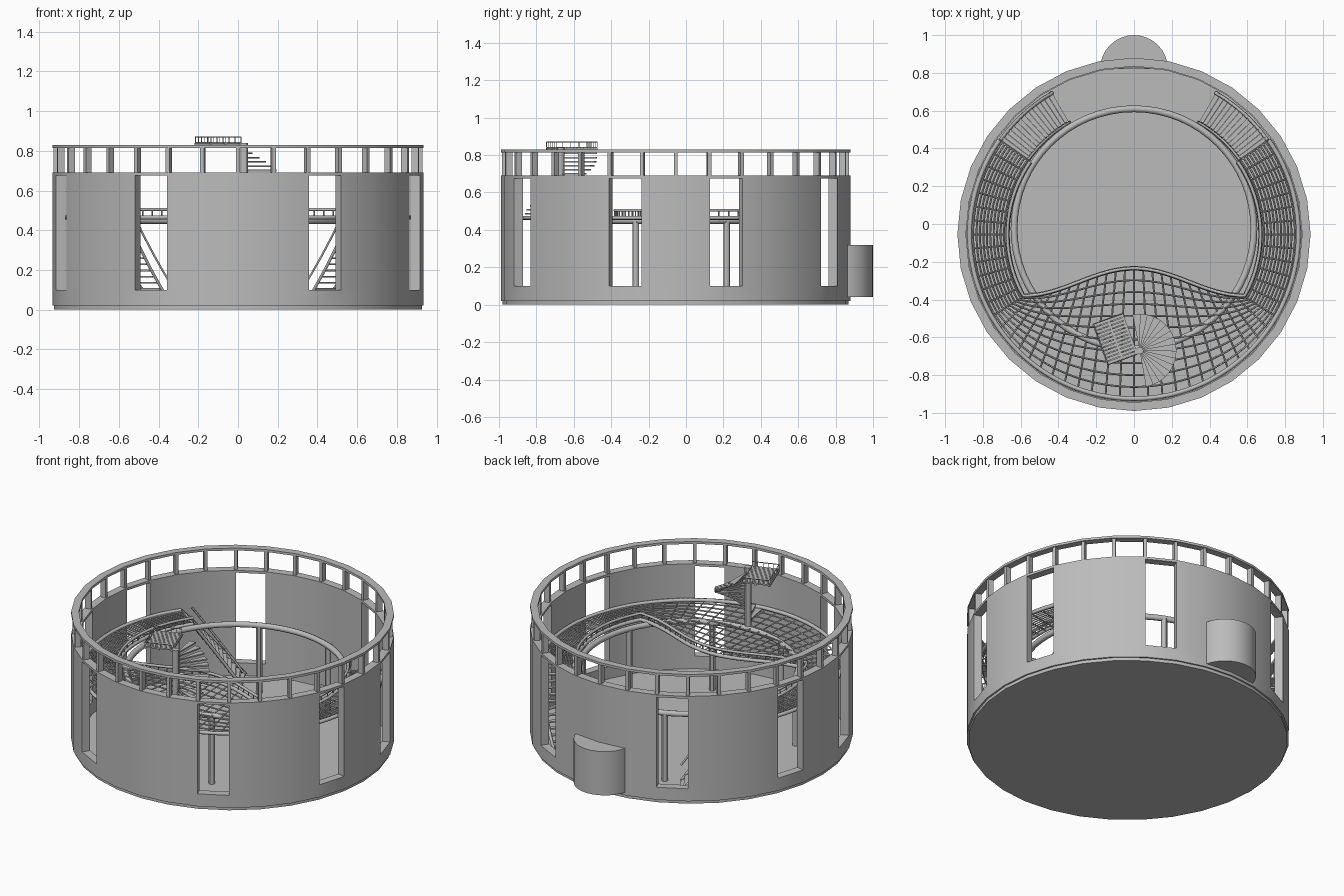
import bpy, bmesh
from math import sin, cos, pi, radians
from mathutils import Matrix, Vector

cube = bpy.data.objects.get("Cube")
if cube:
    bpy.data.objects.remove(cube, do_unlink=True)

CY = -0.055          # y of the drum axis
SEGS = 32
STEP = 360 / SEGS
DECK = 0.465         # height of the gallery

grey = bpy.data.materials.new("plain_grey")
grey.use_nodes = True
grey.diffuse_color = (0.5, 0.5, 0.5, 1)
grey.node_tree.nodes["Principled BSDF"].inputs["Base Color"].default_value = (0.5, 0.5, 0.5, 1)


def polar(r, deg, z=0.0, cy=CY):
    return Vector((r * cos(radians(deg)), cy + r * sin(radians(deg)), z))


def finish(name, bm, smooth=False):
    bmesh.ops.recalc_face_normals(bm, faces=bm.faces)
    me = bpy.data.meshes.new(name)
    bm.to_mesh(me)
    bm.free()
    me.materials.append(grey)
    ob = bpy.data.objects.new(name, me)
    bpy.context.collection.objects.link(ob)
    if smooth:
        bpy.ops.object.select_all(action='DESELECT')
        ob.select_set(True)
        bpy.context.view_layer.objects.active = ob
        bpy.ops.object.shade_smooth_by_angle(angle=radians(30))
    return ob


def prism(bm, outline, z0, z1):
    """Closed upright prism over a 2D outline."""
    low = [bm.verts.new((p[0], p[1], z0)) for p in outline]
    top = [bm.verts.new((p[0], p[1], z1)) for p in outline]
    bm.faces.new(low[::-1])
    bm.faces.new(top)
    n = len(outline)
    for i in range(n):
        j = (i + 1) % n
        bm.faces.new((low[i], low[j], top[j], top[i]))


def box(bm, centre, size, turn=0):
    m = Matrix.Translation(centre) @ Matrix.Rotation(radians(turn), 4, 'Z') @ Matrix.Diagonal((*size, 1))
    bmesh.ops.create_cube(bm, size=1, matrix=m)


def rods(name, paths, radius, closed=False, sides=0):
    """Round or square bars along point lists."""
    cu = bpy.data.curves.new(name, 'CURVE')
    cu.dimensions = '3D'
    cu.bevel_depth = radius
    cu.bevel_resolution = sides
    cu.use_fill_caps = True
    cu.materials.append(grey)
    for pts in paths:
        sp = cu.splines.new('POLY')
        sp.points.add(len(pts) - 1)
        for p, q in zip(sp.points, pts):
            p.co = (*q, 1)
        sp.use_cyclic_u = closed
    ob = bpy.data.objects.new(name, cu)
    bpy.context.collection.objects.link(ob)
    return ob


def circle(r, z, cy=CY, n=SEGS):
    return [polar(r, i * 360 / n, z, cy) for i in range(n)]


def ring(name, r0, r1, z0, z1):
    bm = bmesh.new()
    loops = [[bm.verts.new(p) for p in circle(r, z)] for r, z in ((r0, z0), (r1, z0), (r1, z1), (r0, z1))]
    for k in range(4):
        a, b = loops[k], loops[(k + 1) % 4]
        for i in range(SEGS):
            j = (i + 1) % SEGS
            bm.faces.new((a[i], a[j], b[j], b[i]))
    return finish(name, bm, True)


# Ground slab
bm = bmesh.new()
prism(bm, circle(0.925, 0), 0, 0.02)
finish("ground_floor", bm, True)

# Drum wall with eight tall openings
windows = {s * k % SEGS for k in (1, 3, 5, 7) for s in (1, -1)}
windows = set()
for k in (2, 6, 9, 13):                     # segments counted from the front
    windows |= {(24 + k) % SEGS, (23 - k) % SEGS}
levels = (0.02, 0.1, 0.675, 0.69)
bm = bmesh.new()
outer = [[bm.verts.new(p) for p in circle(0.935, z)] for z in levels]
inner = [[bm.verts.new(p) for p in circle(0.885, z)] for z in levels]


def is_open(i, k):
    return k == 1 and i % SEGS in windows


for i in range(SEGS):
    j = (i + 1) % SEGS
    for k in range(3):
        if is_open(i, k):
            continue
        for g in (outer, inner):
            bm.faces.new((g[k][i], g[k][j], g[k + 1][j], g[k + 1][i]))
        if is_open(i + 1, k):
            bm.faces.new((outer[k][j], inner[k][j], inner[k + 1][j], outer[k + 1][j]))
        if is_open(i - 1, k):
            bm.faces.new((outer[k][i], inner[k][i], inner[k + 1][i], outer[k + 1][i]))
    for k in (0, 3) + ((1, 2) if i in windows else ()):
        bm.faces.new((outer[k][i], outer[k][j], inner[k][j], inner[k][i]))
finish("drum_wall", bm, True)

# Roof railing: posts and flat top ring
bm = bmesh.new()
for i in range(SEGS):
    box(bm, polar(0.91, i * STEP, 0.7525), (0.035, 0.02, 0.13), i * STEP)
finish("roof_rail_posts", bm)
ring("roof_rail_ring", 0.89, 0.935, 0.815, 0.83)

# Half round bay at the back
bm = bmesh.new()
prism(bm, [polar(0.18, i * 11.25, 0, 0.82) for i in range(17)], 0.04, 0.32)
finish("back_bay", bm, True)

# Circular beam on columns under the gallery
RING_Y, RING_R = -0.025, 0.635
rods("ring_beam", [circle(RING_R, 0.45, RING_Y, 64)], 0.018, True, 2)
bm = bmesh.new()
for k in range(8):
    prism(bm, [polar(RING_R, 22.5 + 45 * k, 0, RING_Y) + polar(0.018, a * 30, 0, 0) for a in range(12)], 0.02, 0.45)
finish("columns", bm, True)

# Gallery: open lattice between the wall and a wavy inner edge
A0, A1, B0, B1 = 145, 395, 209, 331


def edge(a, z):
    if B0 < a < B1:
        u = (a - B0) / (B1 - B0)
        s, e = polar(0.67, B0, z), polar(0.67, B1, z)
        return s.lerp(e, u) + Vector((0, 0.145 * (1 - cos(2 * pi * u)) / 2, 0))
    return polar(0.67, a, z)


def deck_line(f, z):
    return [edge(a, z).lerp(polar(0.87, a, z), f) for a in range(A0, A1 + 1, 2)]


rods("gallery_long_bars", [deck_line(i / 11, DECK) for i in range(1, 11)], 0.005)
rods("gallery_cross_bars", [[edge(a, DECK - 0.006), polar(0.87, a, DECK - 0.006)]
                            for a in range(A0, A1 + 1, 5)], 0.005)
rods("gallery_edges", [deck_line(0, DECK), deck_line(1, DECK)], 0.012, False, 1)
rods("gallery_handrail", [deck_line(0, 0.505)], 0.009, False, 1)
rods("gallery_balusters", [[edge(a, DECK), edge(a, 0.505)] for a in range(A0, A1 + 1, 5)], 0.004)


def step(bm, c, r0, r1, a0, a1, z, thick=0.008):
    pts = [(c[0] + r * cos(radians(a)), c[1] + r * sin(radians(a)))
           for r, a in ((r0, a0), (r1, a0), (r1, a1), (r0, a1))]
    prism(bm, pts, z - thick, z)


# Two curved stairs from the gallery down to the floor
for side, mirror in (("right", False), ("left", True)):
    def at(a):
        return 180 - a if mirror else a

    def slope(r, lift):
        return [polar(r, at(35 + 2.5 * i), DECK - 0.043 * i + lift) for i in range(11)]

    bm = bmesh.new()
    for i in range(14):
        a = 35 + i * 25 / 14
        step(bm, (0, CY), 0.685, 0.865, at(a), at(a + 1.7), DECK - (i + 0.5) * 0.031)
    finish(side + "_stair_treads", bm)
    rods(side + "_stair_strings", [slope(0.685, 0), slope(0.865, 0)], 0.01)
    rods(side + "_stair_handrails", [slope(0.685, 0.1)], 0.007)

# Spiral stair up to the lookout
PX, PY = 0.03, -0.67
bm = bmesh.new()
prism(bm, [(PX + 0.02 * cos(i * pi / 6), PY + 0.02 * sin(i * pi / 6)) for i in range(12)], DECK - 0.01, 0.84)
finish("spiral_pole", bm, True)
bm = bmesh.new()
for i in range(16):
    a = -80 + i * 11.25
    step(bm, (PX, PY), 0.015, 0.195, a, a + 12.5, 0.49 + i * 0.0215)
finish("spiral_treads", bm)

# Slatted lookout platform with a low railing
place = Matrix.Translation((-0.1, -0.61, 0.84)) @ Matrix.Rotation(radians(20), 4, 'Z')
W, L, H = 0.08, 0.115, 0.03
bm = bmesh.new()
for i in range(12):
    box(bm, place @ Vector((0, -L + (i + 0.5) * L / 6, 0)), (2 * W, 0.016, 0.008), 20)
for x in (-W, 0, W):
    box(bm, place @ Vector((x, 0, -0.006)), (0.012, 2 * L, 0.01), 20)
finish("lookout_platform", bm)
corners = [(W, -L), (-W, -L), (-W, L), (W, L)]
posts = []
for (x0, y0), (x1, y1) in zip(corners, corners[1:]):
    for t in range(6):
        x, y = x0 + (x1 - x0) * t / 5, y0 + (y1 - y0) * t / 5
        posts.append([place @ Vector((x, y, 0)), place @ Vector((x, y, H))])
rods("lookout_balusters", posts, 0.002)
rods("lookout_handrail", [[place @ Vector((x, y, H)) for x, y in corners]], 0.003)
